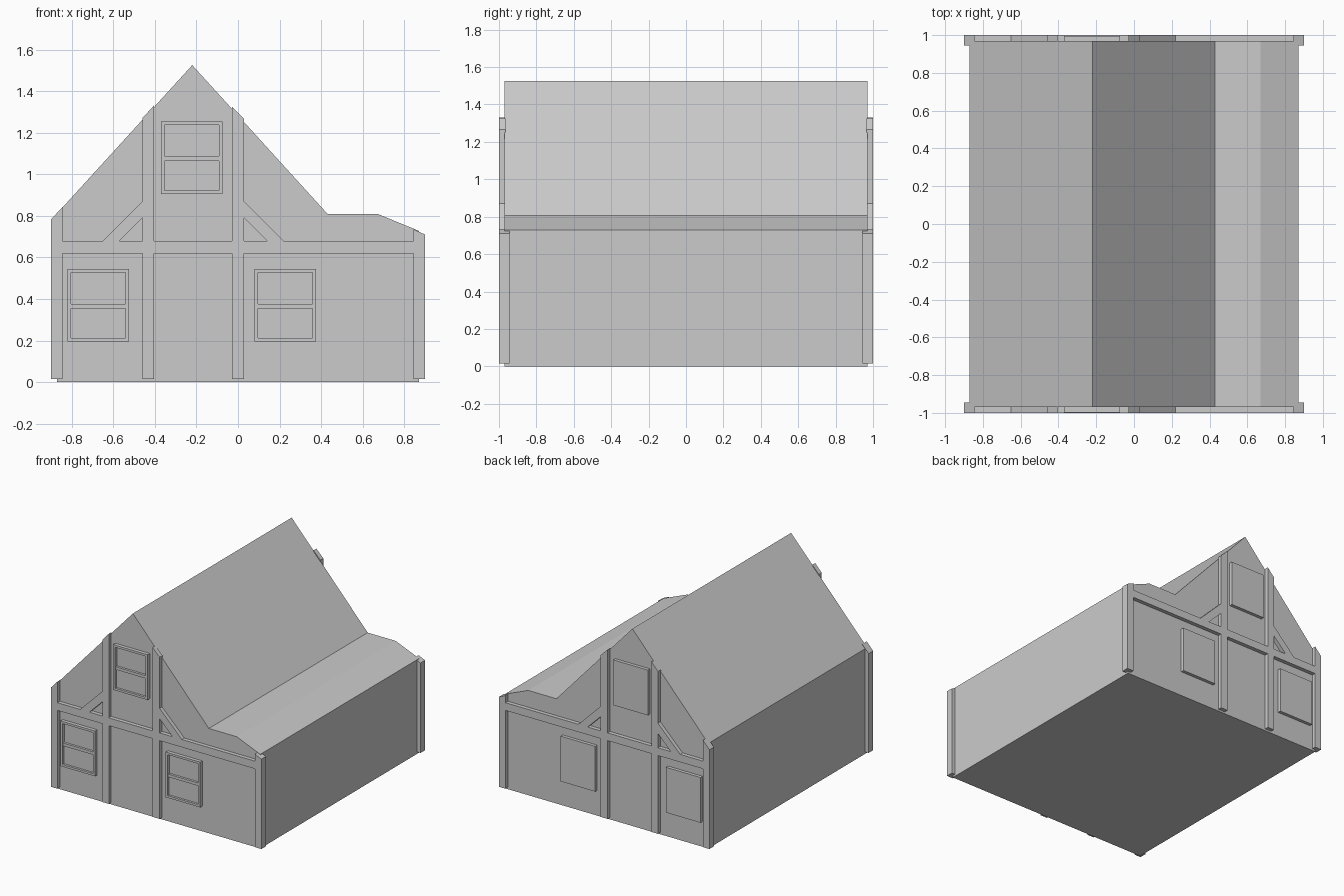
import bpy, bmesh

if "Cube" in bpy.data.objects:
    bpy.data.objects.remove(bpy.data.objects["Cube"])


def make(name, prisms):
    """One object from prisms: each is an xz outline extruded from y0 to y1."""
    bm = bmesh.new()
    for pts, y0, y1 in prisms:
        a, b = min(y0, y1), max(y0, y1)
        front = [bm.verts.new((x, a, z)) for x, z in pts]
        back = [bm.verts.new((x, b, z)) for x, z in pts]
        bm.faces.new(front)
        bm.faces.new(back[::-1])
        n = len(pts)
        for i in range(n):
            j = (i + 1) % n
            bm.faces.new((front[i], back[i], back[j], front[j]))
    bmesh.ops.recalc_face_normals(bm, faces=bm.faces)
    mesh = bpy.data.meshes.new(name)
    bm.to_mesh(mesh)
    bm.free()
    ob = bpy.data.objects.new(name, mesh)
    bpy.context.collection.objects.link(ob)
    return ob


def rect(x0, x1, z0, z1):
    return [(x0, z0), (x1, z0), (x1, z1), (x0, z1)]


# House body with gable roof and low lean-to roof
make("house_body", [([(-0.87, 0), (0.87, 0), (0.87, 0.728), (0.67, 0.81), (0.43, 0.81),
                      (-0.22, 1.525), (-0.87, 0.812)], -0.97, 0.97)])

for side, s in (("front", -1), ("back", 1)):
    inner, outer = s * 0.965, s * 1.0

    # Corner posts wrapping the side walls
    make(side + "_corner_posts", [
        ([(-0.9, 0.015), (-0.845, 0.015), (-0.845, 0.842), (-0.9, 0.782)], s * 0.945, outer),
        ([(0.845, 0.015), (0.9, 0.015), (0.9, 0.71), (0.845, 0.735)], s * 0.945, outer)])

    # Tall posts cut to the roof slope
    make(side + "_tall_posts", [
        ([(-0.46, 0.015), (-0.405, 0.015), (-0.405, 1.33), (-0.46, 1.27)], inner, outer),
        ([(-0.03, 0.015), (0.03, 0.015), (0.03, 1.265), (-0.03, 1.325)], inner, outer)])

    # Horizontal beam in three lengths between the posts
    make(side + "_beam", [(rect(a, b, 0.62, 0.68), inner, outer)
                          for a, b in ((-0.845, -0.46), (-0.405, -0.03), (0.03, 0.845))])

    # Diagonal braces
    make(side + "_braces", [
        ([(x, 0.87), (x, 0.79), (x + d * 0.11, 0.68), (x + d * 0.19, 0.68)], inner, outer)
        for x, d in ((-0.46, -1), (0.03, 1))])

# Windows: sash frames with recessed panes in front, plain panels at the back
for name, x, z in (("left", -0.82, 0.195), ("right", 0.08, 0.195), ("gable", -0.37, 0.905)):
    w, h, t = 0.295, 0.35, 0.017
    make(name + "_window_frame", [
        (rect(x, x + t, z, z + h), -0.965, -0.997),
        (rect(x + w - t, x + w, z, z + h), -0.965, -0.997),
        (rect(x + t, x + w - t, z, z + t), -0.965, -0.997),
        (rect(x + t, x + w - t, z + h - t, z + h), -0.965, -0.997),
        (rect(x + t, x + w - t, z + 0.16, z + 0.182), -0.965, -0.993)])
    make(name + "_window_panes", [
        (rect(x + t, x + w - t, z + t, z + 0.16), -0.965, -0.98),
        (rect(x + t, x + w - t, z + 0.182, z + h - t), -0.965, -0.975)])
    make(name + "_back_window_panel", [(rect(x, x + w, z, z + h), 0.965, 0.995)])
